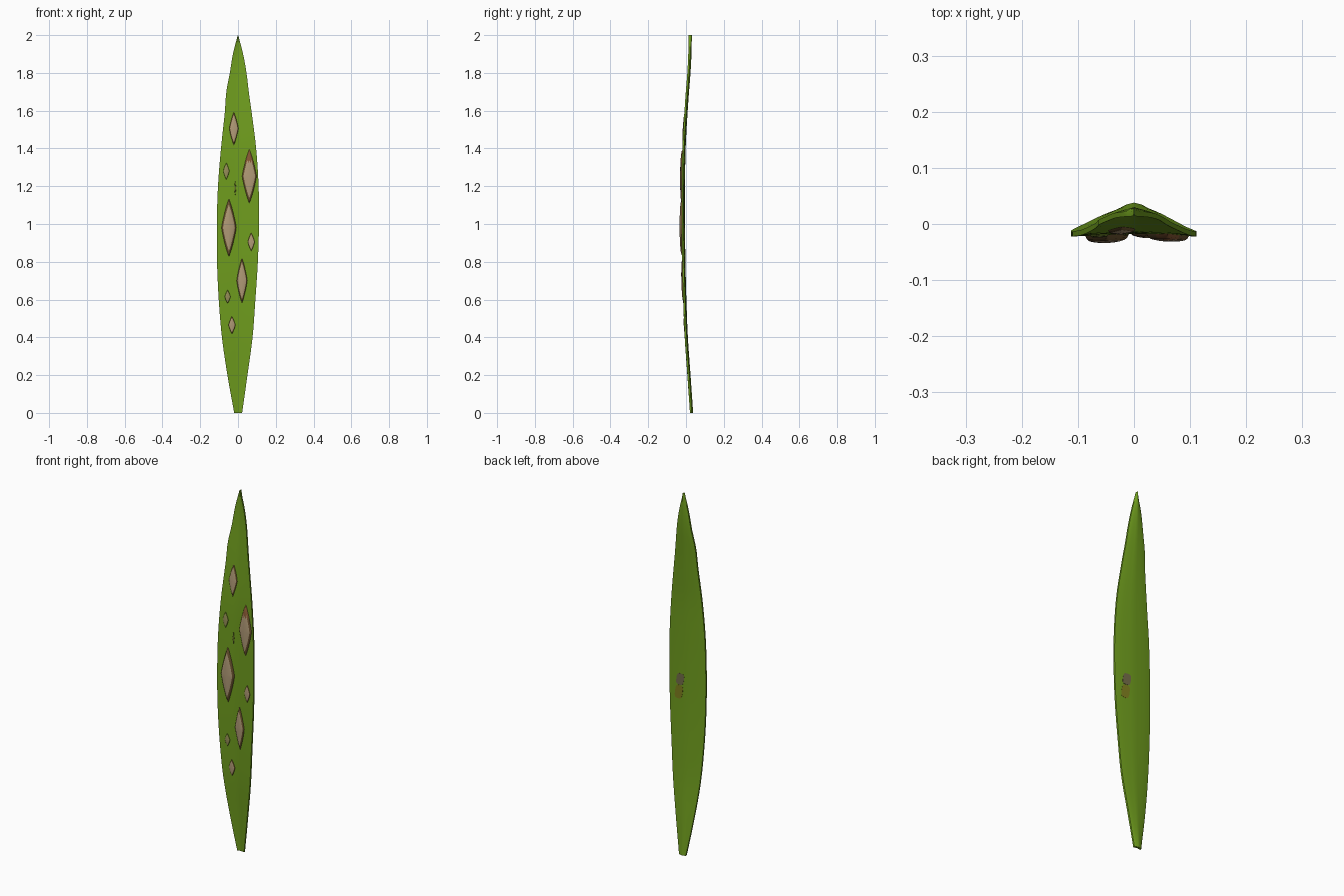
import bpy, bmesh, math

cube = bpy.data.objects.get("Cube")
if cube:
    bpy.data.objects.remove(cube)


def material(name, rgb):
    m = bpy.data.materials.new(name)
    m.use_nodes = True
    m.diffuse_color = (*rgb, 1)
    m.node_tree.nodes["Principled BSDF"].inputs["Base Color"].default_value = (*rgb, 1)
    return m


GREEN = material("leaf green", (0.162, 0.342, 0.013))
BROWN = material("dark brown rim", (0.15, 0.088, 0.03))
TAN = material("pale tan", (0.44, 0.325, 0.185))
RUST = material("rust brown", (0.25, 0.10, 0.035))
OLIVE = material("olive tan", (0.31, 0.27, 0.10))
MOSS = material("moss green rim", (0.13, 0.17, 0.02))
GREY = material("grey brown", (0.17, 0.15, 0.065))
OCHRE = material("ochre", (0.21, 0.21, 0.013))

# Stations up the blade: height, left edge, right edge, depth of the front face
STATIONS = [(0, -.02, .022, .021), (.2, -.056, .05, .007), (.4, -.085, .077, -.007),
            (.6, -.102, .092, -.015), (.8, -.111, .105, -.020), (1.0, -.112, .111, -.022),
            (1.2, -.106, .109, -.022), (1.4, -.09, .096, -.019), (1.6, -.069, .071, -.008),
            (1.7, -.062, .057, -.001), (1.8, -.043, .045, .007), (1.9, -.027, .027, .012),
            (2.0, -.001, .001, .014)]
THICK = 0.012


def station(z):
    """Smoothly interpolated edges and depth at a height."""
    i = 0
    while i < len(STATIONS) - 2 and z > STATIONS[i + 1][0]:
        i += 1
    a, b = STATIONS[i], STATIONS[i + 1]
    p, n = STATIONS[max(i - 1, 0)], STATIONS[min(i + 2, len(STATIONS) - 1)]
    span = b[0] - a[0]
    t = (z - a[0]) / span
    out = []
    for k in (1, 2, 3):
        ma = (b[k] - p[k]) / (b[0] - p[0]) * span
        mb = (n[k] - a[k]) / (n[0] - a[0]) * span
        out.append((2*t**3 - 3*t*t + 1) * a[k] + (t**3 - 2*t*t + t) * ma
                   + (3*t*t - 2*t**3) * b[k] + (t**3 - t*t) * mb)
    return out


def front_y(x, z):
    """Front surface, folded gently back along the midrib."""
    left, right, depth = station(z)
    u = min(abs(x) / max(right, -left), 1)
    return depth + 0.005 * (1 - u)


def back_y(x, z):
    left, right, _ = station(z)
    half = max(right, -left)
    return front_y(x, z) + THICK - 0.003 * min(abs(x) / half, 1) ** 4


def finish(name, bm, mats, angle=50):
    bmesh.ops.recalc_face_normals(bm, faces=bm.faces)
    mesh = bpy.data.meshes.new(name)
    bm.to_mesh(mesh)
    bm.free()
    for m in mats:
        mesh.materials.append(m)
    obj = bpy.data.objects.new(name, mesh)
    bpy.context.collection.objects.link(obj)
    bpy.ops.object.select_all(action='DESELECT')
    obj.select_set(True)
    bpy.context.view_layer.objects.active = obj
    bpy.ops.object.shade_smooth_by_angle(angle=math.radians(angle))
    return obj


def blade():
    bm = bmesh.new()
    rows, cols = 50, 10
    loops = []
    for r in range(rows + 1):
        z = 2 * r / rows
        left, right, _ = station(z)
        xs = [-left * (c / 5 - 1) if c < 5 else right * (c / 5 - 1) for c in range(cols + 1)]
        loops.append([bm.verts.new((x, front_y(x, z), z)) for x in xs]
                     + [bm.verts.new((x, back_y(x, z), z)) for x in reversed(xs)])
    for lo, hi in zip(loops, loops[1:]):
        for i in range(len(lo)):
            j = (i + 1) % len(lo)
            bm.faces.new((lo[i], lo[j], hi[j], hi[i]))
    bm.faces.new(loops[0])
    bm.faces.new(loops[-1])
    finish("leaf_blade", bm, [GREEN])


def spot(name, cx, cz, w, h, bulge, rim, core, rust_from=1):
    """Raised diamond blister: a sloping rim around a paler domed middle.
    Faces above rust_from (a fraction of the half height) turn rusty."""
    bm = bmesh.new()
    sides = 24
    rings = []
    for scale, lift in ((1, -.002), (.9, .45 * bulge), (.78, .7 * bulge),
                        (.58, .85 * bulge), (.3, .96 * bulge)):
        ring = []
        for i in range(sides):
            a = 2 * math.pi * i / sides
            c, s = math.cos(a), math.sin(a)
            x = cx + scale * w * math.copysign(abs(c) ** 1.7, c)
            z = cz + scale * h * math.copysign(abs(s) ** 1.7, s)
            ring.append(bm.verts.new((x, front_y(x, z) - lift, z)))
        rings.append(ring)
    tip = bm.verts.new((cx, front_y(cx, cz) - bulge, cz))
    for k, (a, b) in enumerate(zip(rings, rings[1:])):
        for i in range(sides):
            j = (i + 1) % sides
            bm.faces.new((a[i], a[j], b[j], b[i])).material_index = 0 if k < 2 else 1
    for i in range(sides):
        bm.faces.new((rings[-1][i], rings[-1][(i + 1) % sides], tip)).material_index = 1
    for f in bm.faces:
        if f.calc_center_median().z > cz + rust_from * h:
            f.material_index = 2
    obj = finish(name, bm, [rim, core, RUST])
    # Open shells need their faces turned to the front
    if obj.data.polygons[-1].normal.y > 0:
        obj.data.flip_normals()


def back_patch(name, cx, cz, w, h, lean, mat):
    """Thin discoloured plate on the back, a leaning rounded block."""
    bm = bmesh.new()
    ring = []
    for i in range(16):
        a = 2 * math.pi * i / 16
        c, s = math.cos(a), math.sin(a)
        z = cz + h * math.copysign(abs(s) ** .6, s)
        x = cx + w * math.copysign(abs(c) ** .6, c) + lean * (cz - z)
        ring.append(bm.verts.new((x, back_y(x, z) + 0.001, z)))
    face = bm.faces.new(ring)
    out = bmesh.ops.extrude_face_region(bm, geom=[face])["geom"]
    for v in out:
        if isinstance(v, bmesh.types.BMVert):
            v.co.y -= 0.003
    finish(name, bm, [mat], 30)


blade()

# Large brown-rimmed blisters, one with a rusty upper end
for i, s in enumerate([(-.022, 1.505, .025, .09, .007), (-.048, .98, .04, .156, .015),
                       (.021, .70, .029, .122, .011)]):
    spot(f"large_spot_{i + 1}", *s, BROWN, TAN)
spot("rusty_spot", .06, 1.253, .039, .146, .012, BROWN, TAN, .5)

# Small blisters, some with a greener rim
for i, s in enumerate([(-.062, 1.28, .017, .046), (.07, .905, .019, .05),
                       (-.055, .615, .016, .037), (-.032, .465, .019, .048)]):
    spot(f"small_spot_{i + 1}", *s, .005, BROWN if i % 2 else MOSS, TAN if i % 2 else OLIVE)
spot("midrib_fleck", -.015, 1.19, .005, .04, .003, MOSS, MOSS)

# Discoloured patch on the back
back_patch("back_patch_upper", .04, .948, .024, .032, .15, GREY)
back_patch("back_patch_lower", .048, .877, .024, .038, .15, OCHRE)
